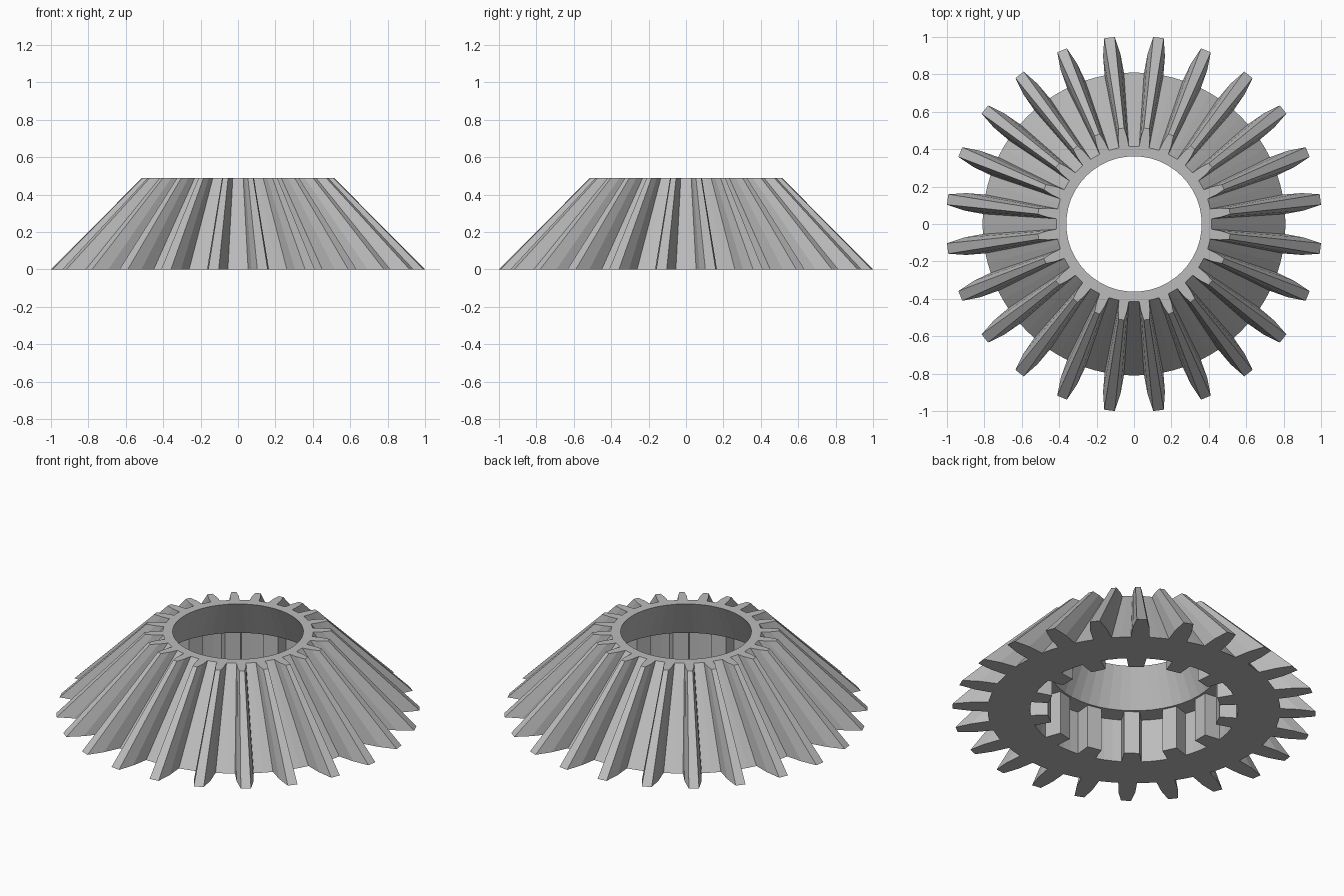
import bpy
import bmesh
from math import cos, sin, tau, atan2, hypot

if "Cube" in bpy.data.objects:
    bpy.data.objects.remove(bpy.data.objects["Cube"], do_unlink=True)

HEIGHT = 0.49       # full height of the gear
STEP = 0.265        # depth of the splined socket
TAPER = 0.513       # size of the top outline relative to the bottom
BORE_TOP, BORE_STEP = 0.362, 0.467


def toothed_outline(count, phase, profile, root, arc_steps):
    """Closed outline: (radius, half width) tooth profile, repeated, with root arcs."""
    pitch = tau / count
    tooth = [(r, -w) for r, w in profile] + [(r, w) for r, w in reversed(profile)]
    half_root = atan2(profile[0][1], profile[0][0])
    points = []
    for i in range(count):
        a = (i + phase) * pitch
        points += [(r * cos(a) - w * sin(a), r * sin(a) + w * cos(a)) for r, w in tooth]
        for k in range(1, arc_steps):
            b = a + half_root + (pitch - 2 * half_root) * k / arc_steps
            points.append((root * cos(b), root * sin(b)))
    return points


def circle(radius, count=48):
    return [(radius * cos(tau * i / count), radius * sin(tau * i / count))
            for i in range(count)]


def add_loop(bm, points, z, scale=1.0):
    return [bm.verts.new((x * scale, y * scale, z)) for x, y in points]


def wall(bm, lower, upper):
    n = len(lower)
    for i in range(n):
        j = (i + 1) % n
        bm.faces.new((lower[i], lower[j], upper[j], upper[i]))


def flat_ring(bm, outer, inner):
    """Flat face between two closed loops."""
    edges = []
    for loop in (outer, inner):
        for i, v in enumerate(loop):
            edges.append(bm.edges.get((v, loop[i - 1])) or bm.edges.new((v, loop[i - 1])))
    bmesh.ops.triangle_fill(bm, use_beauty=True, use_dissolve=False, edges=edges)


# Outer tapered teeth and inner straight splines
root = hypot(0.808, 0.052)
teeth = toothed_outline(24, 0.5, [(0.808, 0.052), (0.91, 0.047), (1.005, 0.028)], root, 2)
socket_root = hypot(0.572, 0.055)
splines = toothed_outline(14, 0, [(0.572, 0.055), (0.478, 0.043)], socket_root, 3)

bm = bmesh.new()
outer_low = add_loop(bm, teeth, 0)
outer_high = add_loop(bm, teeth, HEIGHT, TAPER)
socket_low = add_loop(bm, splines, 0)
socket_high = add_loop(bm, splines, STEP)
bore_low = add_loop(bm, circle(BORE_STEP), STEP)
bore_high = add_loop(bm, circle(BORE_TOP), HEIGHT)

# Walls
wall(bm, outer_low, outer_high)
wall(bm, socket_low, socket_high)
wall(bm, bore_low, bore_high)

# Underside, socket step and top rim
flat_ring(bm, outer_low, socket_low)
flat_ring(bm, socket_high, bore_low)
flat_ring(bm, outer_high, bore_high)
bmesh.ops.recalc_face_normals(bm, faces=bm.faces[:])

mesh = bpy.data.meshes.new("bevel_gear")
bm.to_mesh(mesh)
bm.free()
gear = bpy.data.objects.new("bevel_gear", mesh)
bpy.context.collection.objects.link(gear)

# Plain grey metal
grey = bpy.data.materials.new("plain_grey")
grey.use_nodes = True
colour = (0.5, 0.5, 0.5, 1)
grey.diffuse_color = colour
grey.node_tree.nodes["Principled BSDF"].inputs["Base Color"].default_value = colour
mesh.materials.append(grey)
